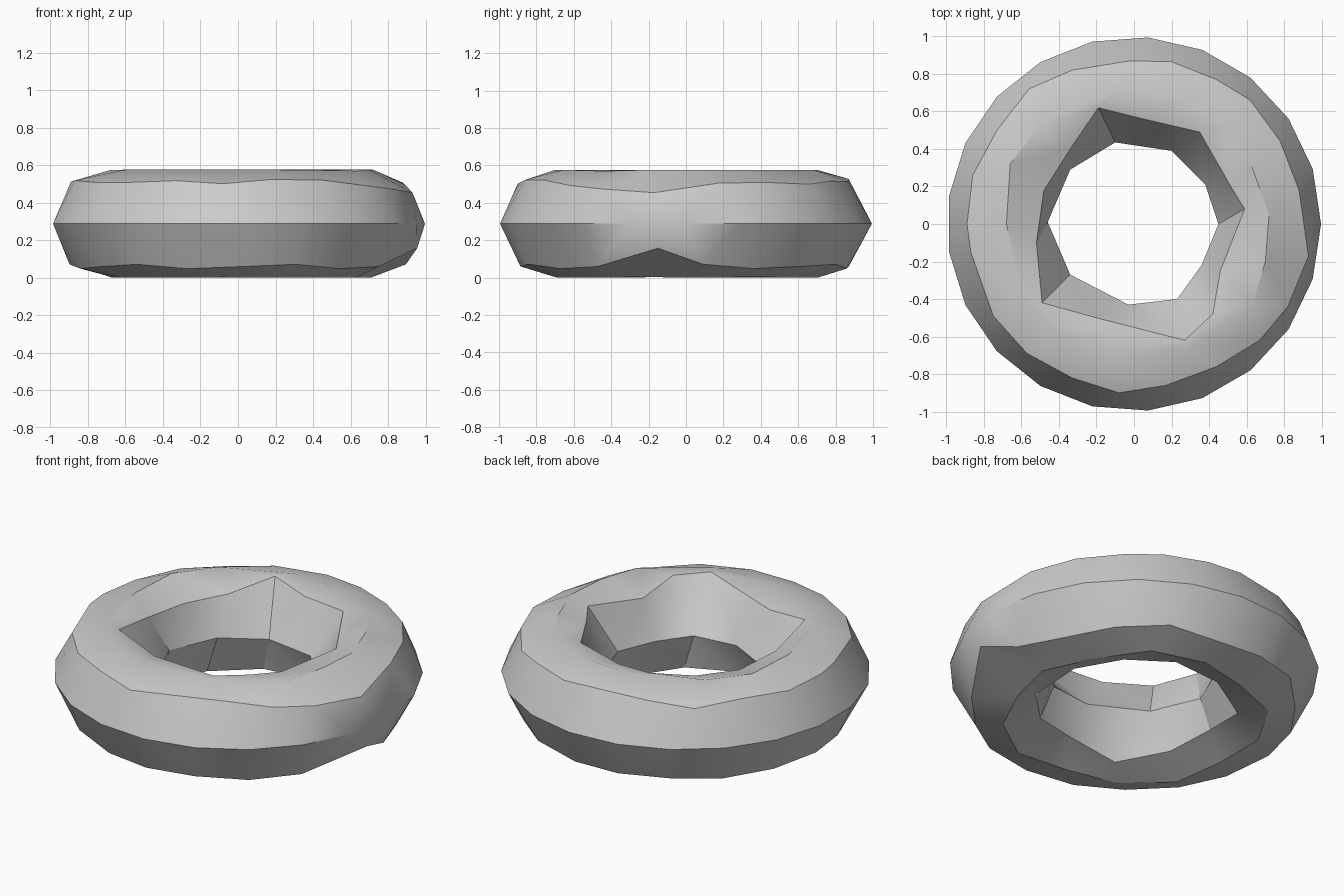
import bpy, bmesh, math

if "Cube" in bpy.data.objects:
    bpy.data.objects.remove(bpy.data.objects["Cube"])

MAJOR, MINOR = 0.71, 0.288


def ring_xy(points, side):
    """Place plan points on the torus: side 1 above, -1 below, 0 at mid height."""
    out = []
    for x, y in points:
        d = math.hypot(x, y) - MAJOR
        h = math.sqrt(max(MINOR ** 2 - d * d, 0.0))
        out.append((x, y, MINOR + side * h))
    return sorted(out, key=lambda p: math.atan2(p[1], p[0]) % math.tau)


def ring_even(n, radii, start=0.0):
    """Evenly spaced plan points, cycling through the given radii."""
    return [(radii[i % len(radii)] * math.cos(start + math.tau * i / n),
             radii[i % len(radii)] * math.sin(start + math.tau * i / n))
            for i in range(n)]


def bridge(bm, a, b):
    """Zip two closed rings of different counts with triangles."""
    def ang(ring, i):
        p = ring[i % len(ring)].co
        return math.atan2(p.y, p.x) % math.tau + math.tau * (i // len(ring))
    i = j = 0
    while i < len(a) or j < len(b):
        step_a = j >= len(b) or (i < len(a) and
                 ang(a, i) + ang(a, i + 1) <= ang(b, j) + ang(b, j + 1))
        va, vb = a[i % len(a)], b[j % len(b)]
        if step_a:
            i += 1
            bm.faces.new((va, a[i % len(a)], vb))
        else:
            j += 1
            bm.faces.new((va, b[j % len(b)], vb))


# Plan positions of the irregular facet rings
upper_shoulder = [(-.33, .82), (-.02, .87), (.2, .865), (.44, .77), (.62, .66), (.78, .44),
                  (.88, .18), (.93, -.17), (.82, -.44), (.67, -.62), (.44, -.76), (.17, -.86),
                  (-.08, -.9), (-.33, -.82), (-.57, -.69), (-.75, -.49), (-.87, -.15),
                  (-.89, 0), (-.86, .26), (-.73, .5), (-.56, .72)]
crown = [(.72, .05), (.63, .3), (.5, .52), (.22, .68), (-.1, .7), (-.5, .53), (-.66, .32),
         (-.68, 0), (-.6, -.37), (-.38, -.6), (-.12, -.7), (.3, -.66), (.63, -.44), (.7, -.2)]
upper_bore = [(.59, .08), (.51, .21), (.35, .49), (.05, .56), (-.19, .62), (-.34, .4),
              (-.48, .18), (-.52, -.1), (-.49, -.42), (-.2, -.5), (.27, -.62),
              (.42, -.48), (.46, -.25)]
bore = [(.45, 0), (.38, .21), (.2, .39), (-.1, .435), (-.34, .29), (-.46, .01),
        (-.34, -.27), (-.03, -.43), (.23, -.4), (.36, -.22)]
lower_shoulder = ring_even(19, (.9, .87, .885), .1)[:-1] + [(.955, -.15)]

rings = [
    ring_xy(ring_even(21, (.997,)), 0),
    ring_xy(upper_shoulder, 1),
    ring_xy(crown, 1),
    ring_xy(upper_bore, 1),
    ring_xy(bore, 0),
    ring_xy(ring_even(11, (.52, .56, .5), .2), -1),
    ring_xy(ring_even(14, (.71, .67, .73), .1), -1),
    ring_xy(lower_shoulder, -1),
]

# Faceted ring body
bm = bmesh.new()
loops = [[bm.verts.new(p) for p in r] for r in rings]
for k, loop in enumerate(loops):
    bridge(bm, loop, loops[(k + 1) % len(loops)])
bmesh.ops.recalc_face_normals(bm, faces=bm.faces)
mesh = bpy.data.meshes.new("ring_body")
bm.to_mesh(mesh)
bm.free()
body = bpy.data.objects.new("ring_body", mesh)
bpy.context.collection.objects.link(body)

# Plain grey surface
grey = bpy.data.materials.new("light_grey")
grey.diffuse_color = (0.6, 0.6, 0.6, 1)
grey.use_nodes = True
grey.node_tree.nodes["Principled BSDF"].inputs["Base Color"].default_value = grey.diffuse_color
mesh.materials.append(grey)

# Smooth shading with the stronger creases kept sharp
bpy.context.view_layer.objects.active = body
body.select_set(True)
bpy.ops.object.shade_smooth_by_angle(angle=math.radians(30))
